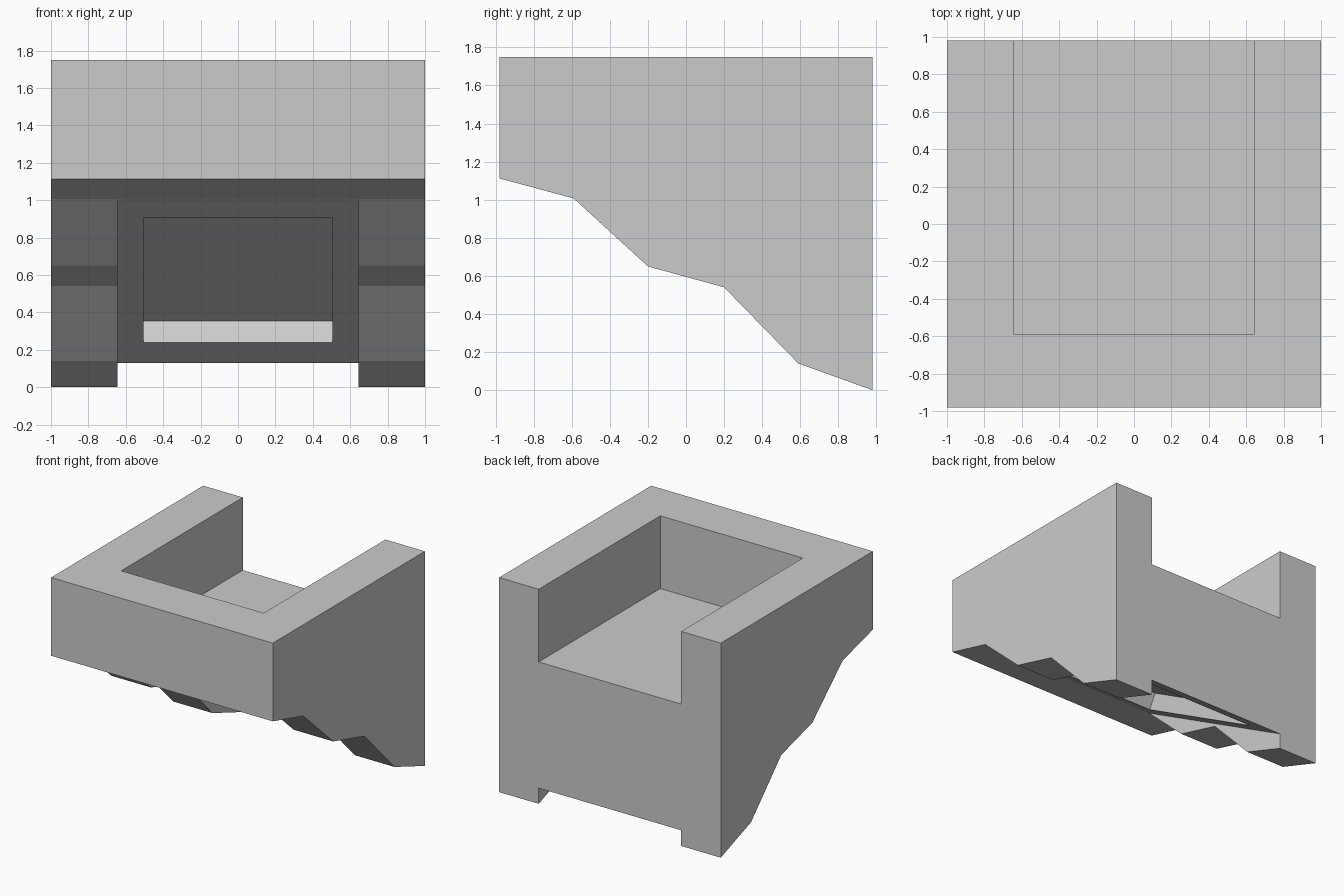
import bpy, bmesh
from mathutils import Vector

if "Cube" in bpy.data.objects:
    bpy.data.objects.remove(bpy.data.objects["Cube"])


def prism(name, profile, half_width):
    """Extrude a (y, z) side profile symmetrically along x."""
    bm = bmesh.new()
    face = bm.faces.new([bm.verts.new((-half_width, y, z)) for y, z in profile])
    ext = bmesh.ops.extrude_face_region(bm, geom=[face])
    verts = [v for v in ext["geom"] if isinstance(v, bmesh.types.BMVert)]
    bmesh.ops.translate(bm, verts=verts, vec=(2 * half_width, 0, 0))
    bmesh.ops.recalc_face_normals(bm, faces=bm.faces)
    mesh = bpy.data.meshes.new(name)
    bm.to_mesh(mesh)
    bm.free()
    obj = bpy.data.objects.new(name, mesh)
    bpy.context.collection.objects.link(obj)
    return obj


def cut(target, cutter):
    """Subtract the cutter, then delete it."""
    mod = target.modifiers.new(cutter.name, 'BOOLEAN')
    mod.operation = 'DIFFERENCE'
    mod.solver = 'EXACT'
    mod.object = cutter
    cutter.hide_render = True
    bpy.context.view_layer.objects.active = target
    bpy.ops.object.modifier_apply(modifier=mod.name)
    bpy.data.objects.remove(cutter)


# Main block with the stepped underside
body = prism("stair_block", [
    (-0.98, 1.75), (0.98, 1.75), (0.98, 0.0), (0.59, 0.14),
    (0.2, 0.54), (-0.2, 0.65), (-0.59, 1.007), (-0.98, 1.112)], 1.0)

# Top recess, open at the back
cut(body, prism("top_recess", [(-0.587, 1.157), (1.3, 1.157), (1.3, 2.0), (-0.587, 2.0)], 0.643))

# Sloped channel between the two stepped sides
top, low = Vector((-0.59, 1.007)), Vector((0.98, 0.128))
slope = (low - top).normalized()
up = Vector((-slope.y, slope.x))
cut(body, prism("sloped_channel", [
    top, low + slope * 0.3, (1.3, -0.6), (-0.59, -0.6), (-0.8, 0.5)], 0.643))

# Shallow panel recess sunk square into the slope
a = top + slope * ((top.y - 0.908) / -slope.y)
b = top + slope * ((top.y - 0.238) / -slope.y)
depth = 0.117 / up.y
cut(body, prism("panel_recess", [
    a - up * 0.1, b - up * 0.1, b + up * depth, a + up * depth], 0.505))
